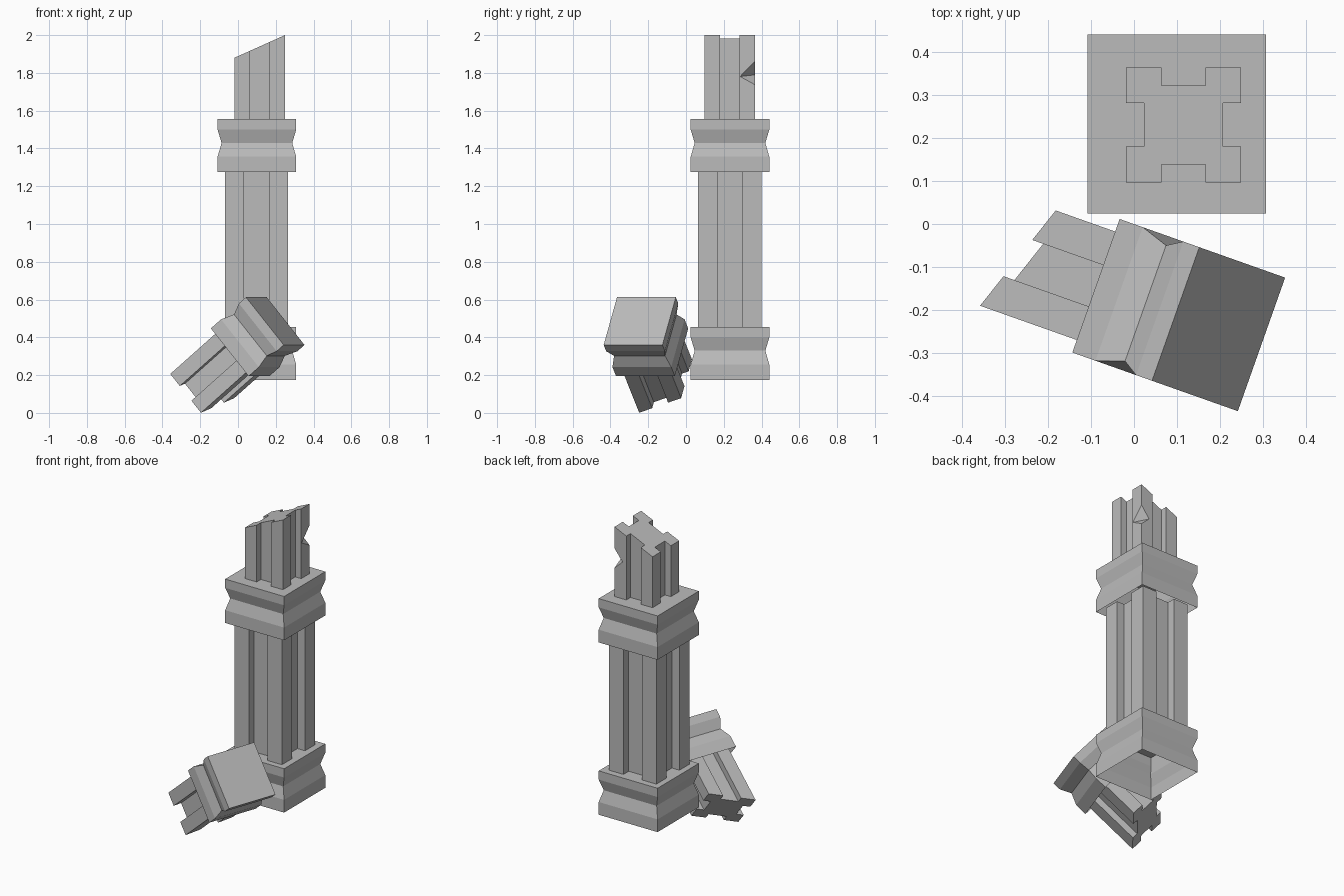
import bpy, bmesh
from math import radians
from mathutils import Matrix

cube = bpy.data.objects.get("Cube")
if cube:
    bpy.data.objects.remove(cube, do_unlink=True)

stone = bpy.data.materials.new("grey_stone")
stone.use_nodes = True
GREY = (0.5, 0.5, 0.5, 1)
stone.diffuse_color = GREY
stone.node_tree.nodes["Principled BSDF"].inputs["Base Color"].default_value = GREY


def finish(name, bm, matrix):
    bmesh.ops.recalc_face_normals(bm, faces=bm.faces)
    mesh = bpy.data.meshes.new(name)
    bm.to_mesh(mesh)
    bm.free()
    mesh.materials.append(stone)
    obj = bpy.data.objects.new(name, mesh)
    obj.matrix_world = matrix
    bpy.context.collection.objects.link(obj)
    return obj


def bridge(bm, a, b):
    for i in range(len(a)):
        j = (i + 1) % len(a)
        bm.faces.new((a[i], a[j], b[j], b[i]))


def collar(name, half, waist, height, matrix):
    """Square moulding with a pinched waist: closed top at z = 0, hollow below."""
    bm = bmesh.new()
    rings = []
    for drop, r in ((0, half), (0.2, half), (0.45, waist), (0.71, half), (1, half)):
        rings.append([bm.verts.new((x * r, y * r, -drop * height))
                      for x, y in ((-1, -1), (1, -1), (1, 1), (-1, 1))])
    for a, b in zip(rings, rings[1:]):
        bridge(bm, a, b)
    bm.faces.new(rings[0])
    obj = finish(name, bm, matrix)
    # Keep the normals outward although the underside is open
    if obj.data.polygons[-1].normal.z < 0:
        obj.data.flip_normals()
    return obj


def fluted_shaft(name, half, flute, depth, bottom, top, matrix):
    """Square shaft with one groove per side; its ends follow functions of x, y."""
    side = [(-half, -half), (-flute, -half), (-flute, depth - half),
            (flute, depth - half), (flute, -half)]
    outline = []
    for _ in range(4):
        outline += side
        side = [(-y, x) for x, y in side]
    bm = bmesh.new()
    low = [bm.verts.new((x, y, bottom(x, y))) for x, y in outline]
    high = [bm.verts.new((x, y, top(x, y))) for x, y in outline]
    bridge(bm, low, high)
    bm.faces.new(low)
    bm.faces.new(high)
    return finish(name, bm, matrix)


def level(z):
    return lambda x, y: z


# Standing column
for name, z in (("base_collar", 0.455), ("upper_collar", 1.555)):
    collar(name, 0.208, 0.187, 0.28, Matrix.Translation((0.1, 0.233, z)))
fluted_shaft("lower_shaft", 0.168, 0.065, 0.053, level(0.455), level(1.3),
             Matrix.Translation((0.098, 0.231, 0)))
upper = fluted_shaft("broken_upper_shaft", 0.134, 0.051, 0.042, level(1.555),
                     lambda x, y: 1.94 + 0.448 * x,
                     Matrix.Translation((0.115, 0.231, 0)))

# Chip knocked out of the back corner of the broken shaft
bm = bmesh.new()
for co in ((0.012, 0.012, 1.89), (0.005, -0.086, 1.78),
           (-0.06, 0.005, 1.79), (0.012, 0.012, 1.72)):
    bm.verts.new(co)
bmesh.ops.convex_hull(bm, input=bm.verts)
cutter = finish("chip_cutter", bm, Matrix.Translation((0.249, 0.365, 0)))
cutter.hide_render = True
mod = upper.modifiers.new("chip", "BOOLEAN")
mod.operation = "DIFFERENCE"
mod.solver = "EXACT"
mod.object = cutter
bpy.context.view_layer.objects.active = upper
bpy.ops.object.modifier_apply(modifier=mod.name)
bpy.data.objects.remove(cutter, do_unlink=True)

# Fallen capital with its broken stub of shaft
fallen = (Matrix.Translation((0.197, -0.245, 0.486))
          @ Matrix.Rotation(radians(-19.5), 4, "Z")
          @ Matrix.Rotation(radians(50), 4, "Y"))
collar("fallen_capital", 0.165, 0.143, 0.257, fallen)
fluted_shaft("fallen_shaft", 0.134, 0.051, 0.042,
             lambda x, y: -0.535 + 0.448 * y, level(-0.03), fallen)
